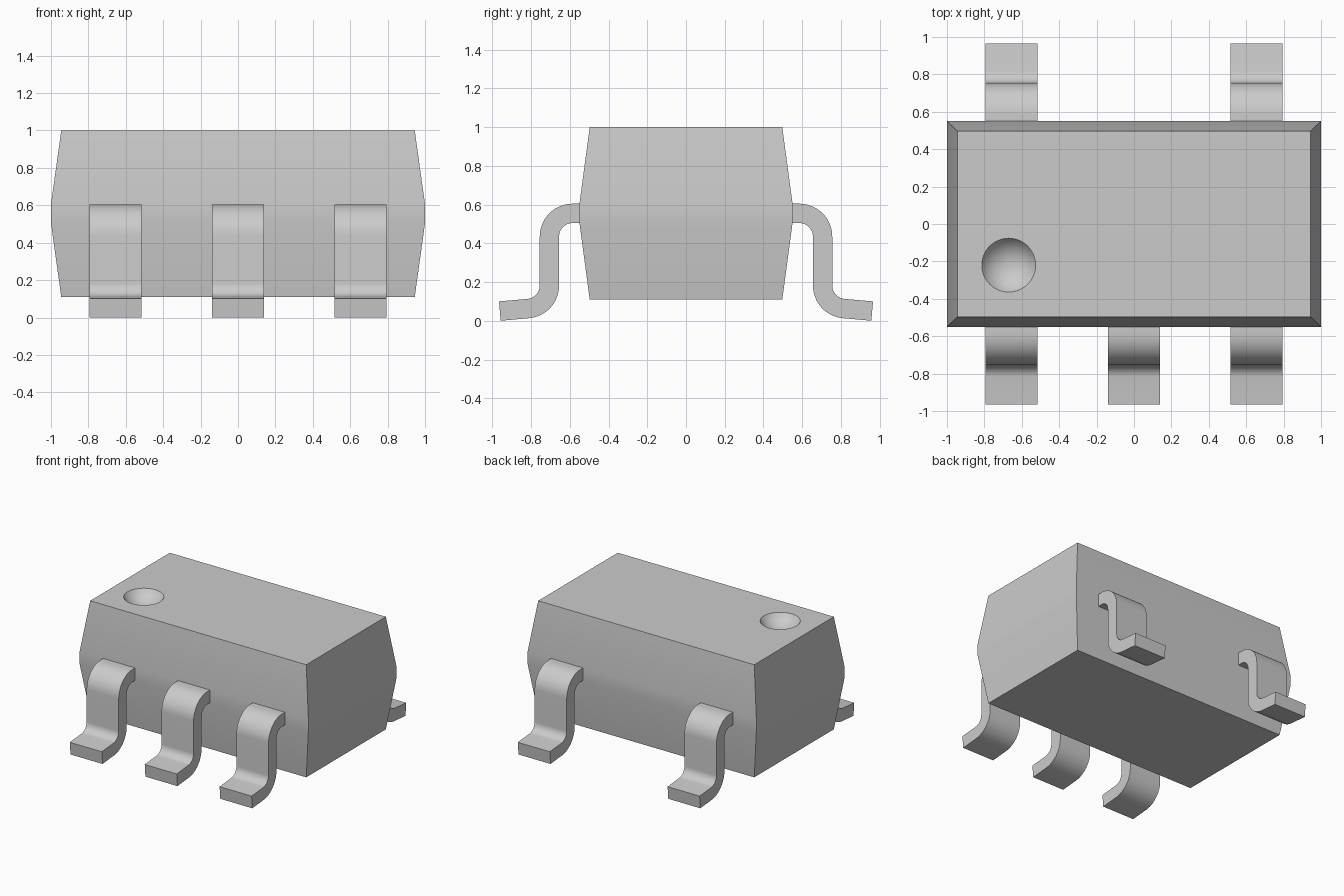
import bpy
import bmesh
from math import sin, cos, radians, asin
from mathutils import Vector

if "Cube" in bpy.data.objects:
    bpy.data.objects.remove(bpy.data.objects["Cube"], do_unlink=True)

# One plain grey for everything
grey = bpy.data.materials.new("light_grey")
grey.use_nodes = True
grey.diffuse_color = (0.6, 0.6, 0.6, 1)
grey.node_tree.nodes["Principled BSDF"].inputs["Base Color"].default_value = (0.6, 0.6, 0.6, 1)


def make_object(name, bm):
    bmesh.ops.recalc_face_normals(bm, faces=bm.faces)
    mesh = bpy.data.meshes.new(name)
    bm.to_mesh(mesh)
    bm.free()
    mesh.materials.append(grey)
    obj = bpy.data.objects.new(name, mesh)
    bpy.context.collection.objects.link(obj)
    return obj


def activate(obj):
    bpy.ops.object.select_all(action="DESELECT")
    obj.select_set(True)
    bpy.context.view_layer.objects.active = obj


def smooth(obj):
    activate(obj)
    bpy.ops.object.shade_smooth_by_angle(angle=radians(30))


def loft(bm, rings):
    """Skin a row of equal vertex rings and cap both ends."""
    rows = [[bm.verts.new(p) for p in ring] for ring in rings]
    for a, b in zip(rows, rows[1:]):
        for i in range(len(a)):
            j = (i + 1) % len(a)
            bm.faces.new((a[i], a[j], b[j], b[i]))
    bm.faces.new(rows[0])
    bm.faces.new(rows[-1])


# Moulded body: tapered above and below a straight waist
bm = bmesh.new()
levels = [(0.11, 0.945, 0.497), (0.505, 1, 0.55), (0.605, 1, 0.55), (1, 0.945, 0.497)]
loft(bm, [[(-x, -y, z), (x, -y, z), (x, y, z), (-x, y, z)] for z, x, y in levels])
body = make_object("body", bm)

# Round dimple in the top: a shallow spherical cut
rim, depth = 0.144, 0.08
radius = (rim ** 2 + depth ** 2) / (2 * depth)
bm = bmesh.new()
edge = asin(rim / radius)
steps, sides = 8, 48
rings = [[(-0.67 + rim * cos(radians(360 * i / sides)),
           -0.22 + rim * sin(radians(360 * i / sides)), 1.1) for i in range(sides)]]
for s in range(steps):
    a = edge * (1 - s / steps)
    r = radius * sin(a)
    z = 1 - depth + radius * (1 - cos(a))
    rings.append([(-0.67 + r * cos(radians(360 * i / sides)),
                   -0.22 + r * sin(radians(360 * i / sides)), z) for i in range(sides)])
loft(bm, rings)
cutter = make_object("dimple_cutter", bm)
cutter.hide_render = True
cut = body.modifiers.new("dimple", "BOOLEAN")
cut.object = cutter
cut.operation = "DIFFERENCE"
cut.solver = "EXACT"
activate(body)
bpy.ops.object.modifier_apply(modifier=cut.name)
bpy.data.objects.remove(cutter, do_unlink=True)
smooth(body)

# Gull-wing lead: centre line as (outward, up) points with their normals
BEND, HALF_THICK, HALF_WIDTH = 0.12, 0.05, 0.14
path = [(Vector((0.545, 0.555)), Vector((0, 1)))]
for i in range(13):
    a = radians(90 - 90 * i / 12)
    n = Vector((cos(a), sin(a)))
    path.append((Vector((0.585, 0.435)) + BEND * n, n))
for i in range(13):
    a = radians(180 + 85 * i / 12)
    n = Vector((cos(a), sin(a)))
    path.append((Vector((0.825, 0.183)) + BEND * n, -n))
last, normal = path[-1]
path.append((last + 0.147 * Vector((normal.y, -normal.x)), normal))


def lead(name, x, side):
    bm = bmesh.new()
    rings = []
    for p, n in path:
        top, low = p + HALF_THICK * n, p - HALF_THICK * n
        x0, x1 = x - HALF_WIDTH, x + HALF_WIDTH
        rings.append([(x0, side * top.x, top.y), (x1, side * top.x, top.y),
                      (x1, side * low.x, low.y), (x0, side * low.x, low.y)])
    loft(bm, rings)
    smooth(make_object(name, bm))


PITCH = 0.655
for name, x, side in [("front_right_lead", -PITCH, -1), ("front_middle_lead", 0, -1),
                      ("front_left_lead", PITCH, -1), ("back_right_lead", -PITCH, 1),
                      ("back_left_lead", PITCH, 1)]:
    lead(name, x, side)
